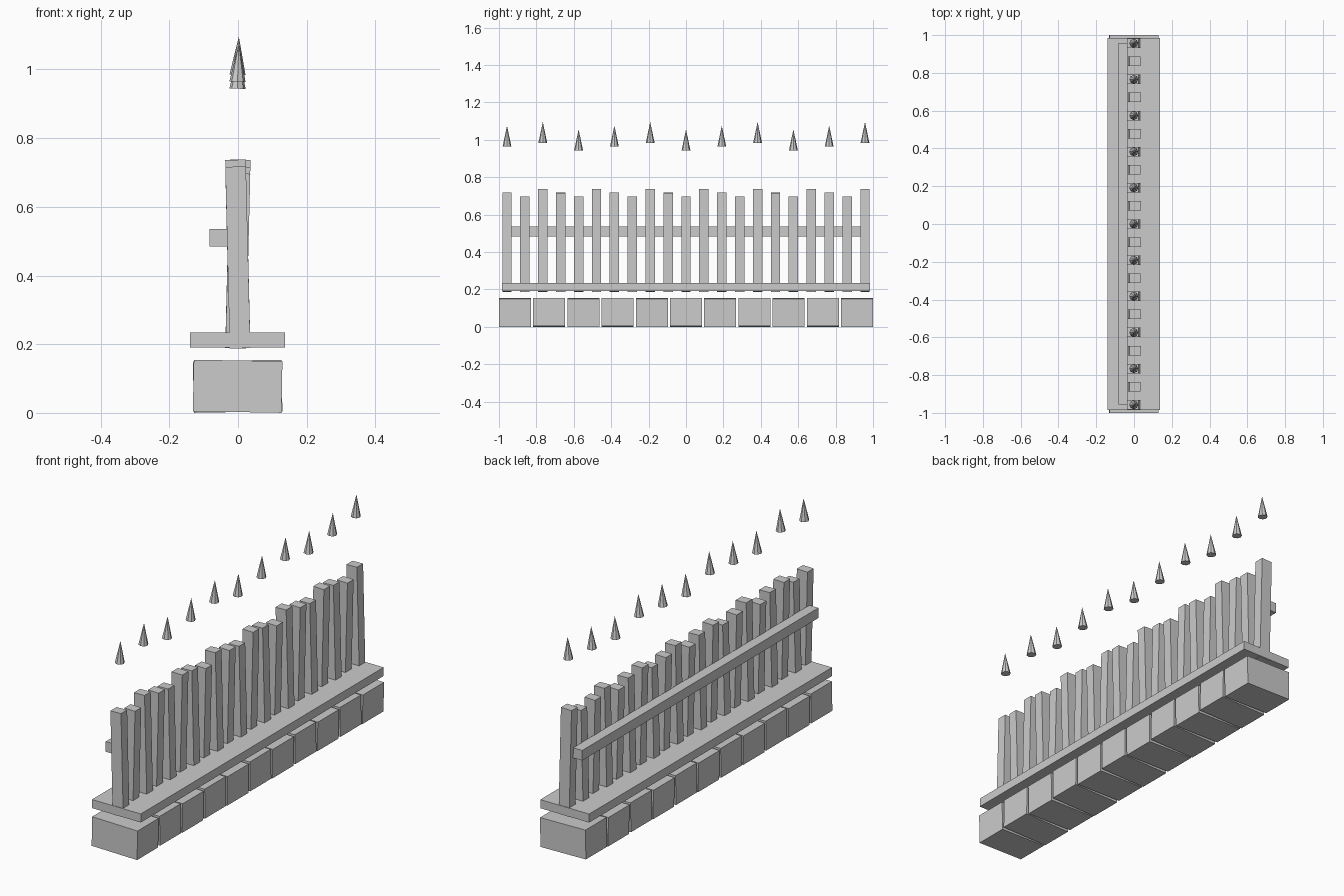
import bpy
from math import radians

if "Cube" in bpy.data.objects:
    bpy.data.objects.remove(bpy.data.objects["Cube"])


def box(name, center, size, tilt=0.0):
    """Box with a slight lean around the y axis (degrees)."""
    bpy.ops.mesh.primitive_cube_add(size=1, location=center)
    ob = bpy.context.object
    ob.name = name
    ob.scale = size
    bpy.ops.object.transform_apply(location=False, rotation=False, scale=True)
    ob.rotation_euler.y = radians(tilt)
    return ob


# Row of stone blocks, alternately rocked
pitch = 0.1828
for i in range(11):
    tilt = 1.0 if i % 2 == 0 else -1.0
    box(f"stone_block_{i}", (-0.001, (i - 5) * pitch, 0.0775),
        (0.258, 0.171, 0.15), tilt)

# Plank under the pickets
box("base_plank", (-0.001, 0, 0.2125), (0.277, 1.97, 0.044))

# Horizontal rail on the back
box("back_rail", (-0.0565, 0.002, 0.51), (0.052, 1.915, 0.052))

# Pickets with heights repeating in threes, floating spikes over every other one
tops = (0.717, 0.697, 0.737)
for i in range(21):
    y = (i - 10) * 0.0957
    top = tops[i % 3]
    bottom = 0.188
    tilt = -1.4 if i % 2 == 0 else 1.4
    box(f"picket_{i}", (-0.0005, y, (top + bottom) / 2),
        (0.06, 0.05, top - bottom), tilt)
    if i % 2 == 0:
        bpy.ops.mesh.primitive_cone_add(vertices=8, radius1=0.0235, radius2=0, depth=0.112,
                                        location=(0.0005, y, top + 0.303),
                                        rotation=(0, radians(2), 0))
        bpy.context.object.name = f"spike_{i}"
